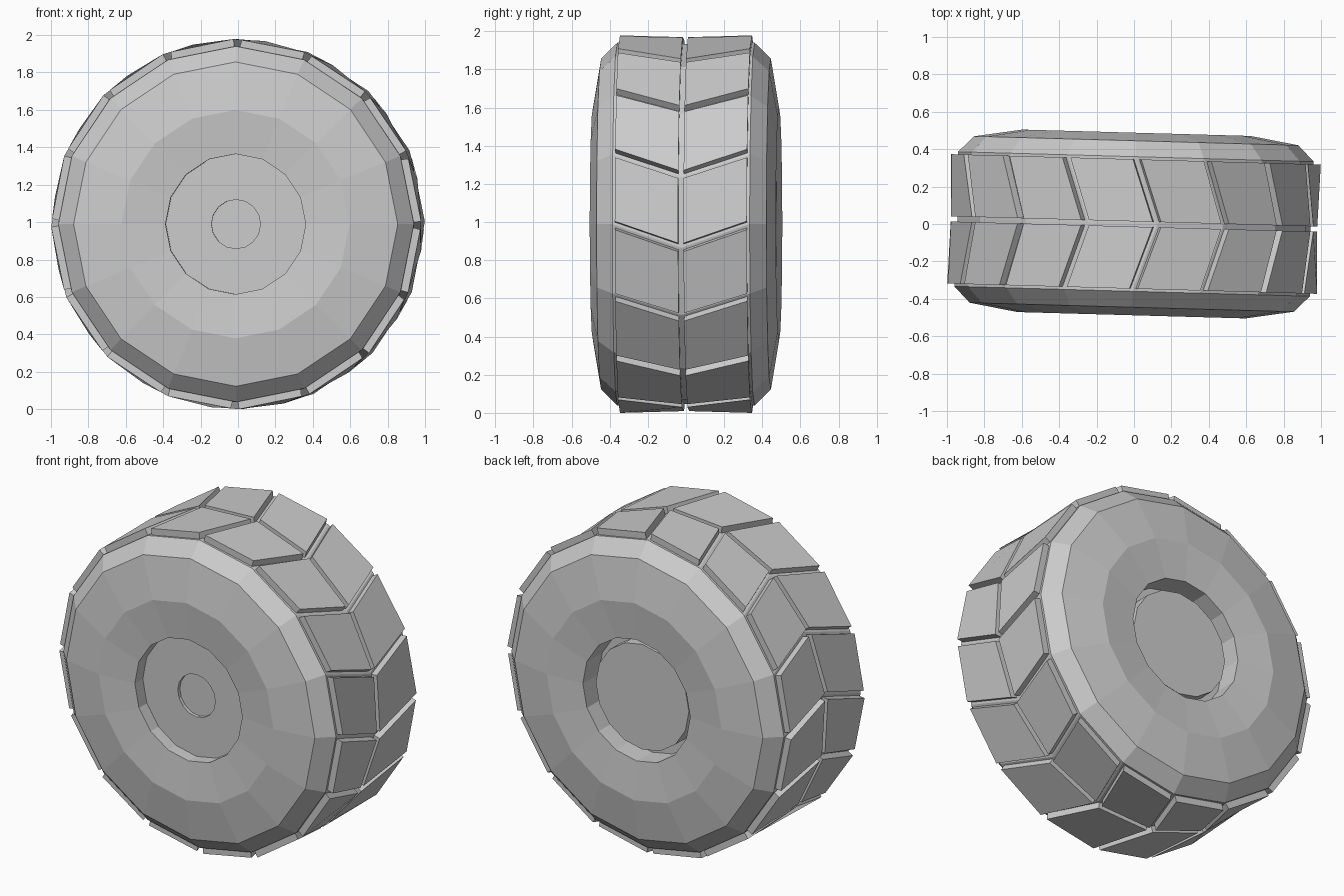
import bpy, bmesh
from math import sin, cos, radians, pi
from mathutils import Matrix

if "Cube" in bpy.data.objects:
    bpy.data.objects.remove(bpy.data.objects["Cube"])

SEG = 16
TILT = Matrix.Rotation(radians(-1.6), 4, 'Z')


def lathe(profile):
    """Revolve (y, radius, twist in degrees) points about the y axis."""
    bm = bmesh.new()
    rings = []
    for y, r, twist in profile:
        angles = [2 * pi * i / SEG + radians(twist) for i in range(SEG)]
        rings.append([bm.verts.new((r * cos(a), y, r * sin(a))) for a in angles])
    bands = []
    for a, b in zip(rings, rings[1:]):
        bands.append([bm.faces.new((a[i], a[(i + 1) % SEG], b[(i + 1) % SEG], b[i]))
                      for i in range(SEG)])
    return bm, bands


def finish(bm, name):
    bmesh.ops.remove_doubles(bm, verts=bm.verts, dist=1e-5)
    bmesh.ops.recalc_face_normals(bm, faces=bm.faces)
    bm.transform(TILT)
    mesh = bpy.data.meshes.new(name)
    bm.to_mesh(mesh)
    bm.free()
    ob = bpy.data.objects.new(name, mesh)
    bpy.context.collection.objects.link(ob)
    return ob


# Tyre: closed section, centre line twisted to give the chevron tread
half = [(0.30, 0.375), (0.465, 0.375), (0.488, 0.61), (0.445, 0.867), (0.36, 0.951)]
profile = [(-y, r, 0) for y, r in half] + [(0, 0.951, -7.5)]
profile += [(y, r, 0) for y, r in reversed(half)] + [(-0.30, 0.375, 0)]
bm, bands = lathe(profile)
tread = bands[4] + bands[5]
bmesh.ops.remove_doubles(bm, verts=bm.verts, dist=1e-5)
bmesh.ops.recalc_face_normals(bm, faces=bm.faces)

# Tread blocks: inset each tread face, then raise it
bmesh.ops.inset_individual(bm, faces=tread, thickness=0.014, use_even_offset=True)
bmesh.ops.inset_individual(bm, faces=tread, thickness=0.0, depth=0.04)
tyre = finish(bm, "tyre")

# Hub: shallow dimple in front, raised disc in the recess at the back
bm, _ = lathe([(-0.37, 0, 0), (-0.37, 0.131, 0), (-0.39, 0.131, 0), (-0.39, 0.375, 0),
               (0.32, 0.375, 0), (0.32, 0.325, 0), (0.41, 0.325, 0), (0.41, 0, 0)])
hub = finish(bm, "hub")

# Rest the wheel on the ground
lowest = min(v.co.z for v in tyre.data.vertices)
for ob in (tyre, hub):
    ob.data.transform(Matrix.Translation((0, 0, -lowest)))
